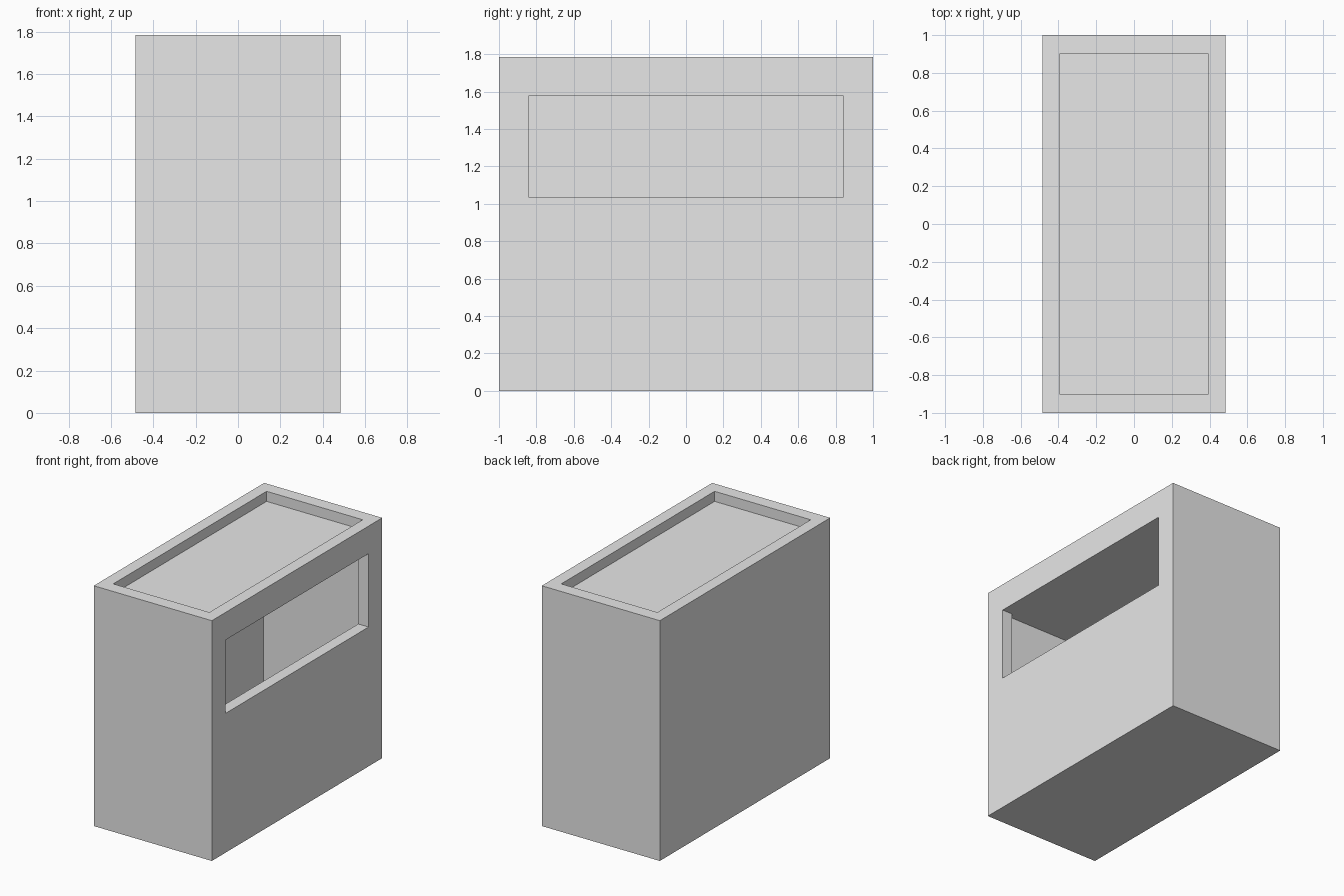
import bpy
import bmesh
from mathutils import Vector

cube = bpy.data.objects.get("Cube")
if cube:
    bpy.data.objects.remove(cube, do_unlink=True)

grey = bpy.data.materials.new("plain_grey")
grey.use_nodes = True
grey.diffuse_color = (0.8, 0.8, 0.8, 1)
grey.node_tree.nodes["Principled BSDF"].inputs["Base Color"].default_value = grey.diffuse_color


def box(name, low, high):
    """Make a box between two opposite corners."""
    low, high = Vector(low), Vector(high)
    bm = bmesh.new()
    bmesh.ops.create_cube(bm, size=1)
    bmesh.ops.scale(bm, vec=high - low, verts=bm.verts)
    bmesh.ops.translate(bm, vec=(low + high) / 2, verts=bm.verts)
    mesh = bpy.data.meshes.new(name)
    bm.to_mesh(mesh)
    bm.free()
    mesh.materials.append(grey)
    obj = bpy.data.objects.new(name, mesh)
    bpy.context.collection.objects.link(obj)
    return obj


def cut(target, cutter):
    """Subtract the cutter from the target, then drop it."""
    mod = target.modifiers.new(cutter.name, "BOOLEAN")
    mod.operation = "DIFFERENCE"
    mod.solver = "EXACT"
    mod.object = cutter
    bpy.context.view_layer.objects.active = target
    bpy.ops.object.modifier_apply(modifier=mod.name)
    bpy.data.objects.remove(cutter, do_unlink=True)


WIDTH, HEIGHT = 0.485, 1.785

# Outer case
case = box("case", (-WIDTH, -1, 0), (WIDTH, 1, HEIGHT))

# Hollow chamber inside the case
cut(case, box("chamber", (-0.415, -0.89, 0.1), (0.4, 0.89, 1.585)))

# Wide window through one side wall into the chamber
cut(case, box("side_window", (0.3, -0.84, 1.035), (0.6, 0.84, 1.58)))

# Shallow tray sunk into the top
cut(case, box("top_tray", (-0.395, -0.9, HEIGHT - 0.075), (0.395, 0.9, 2)))
